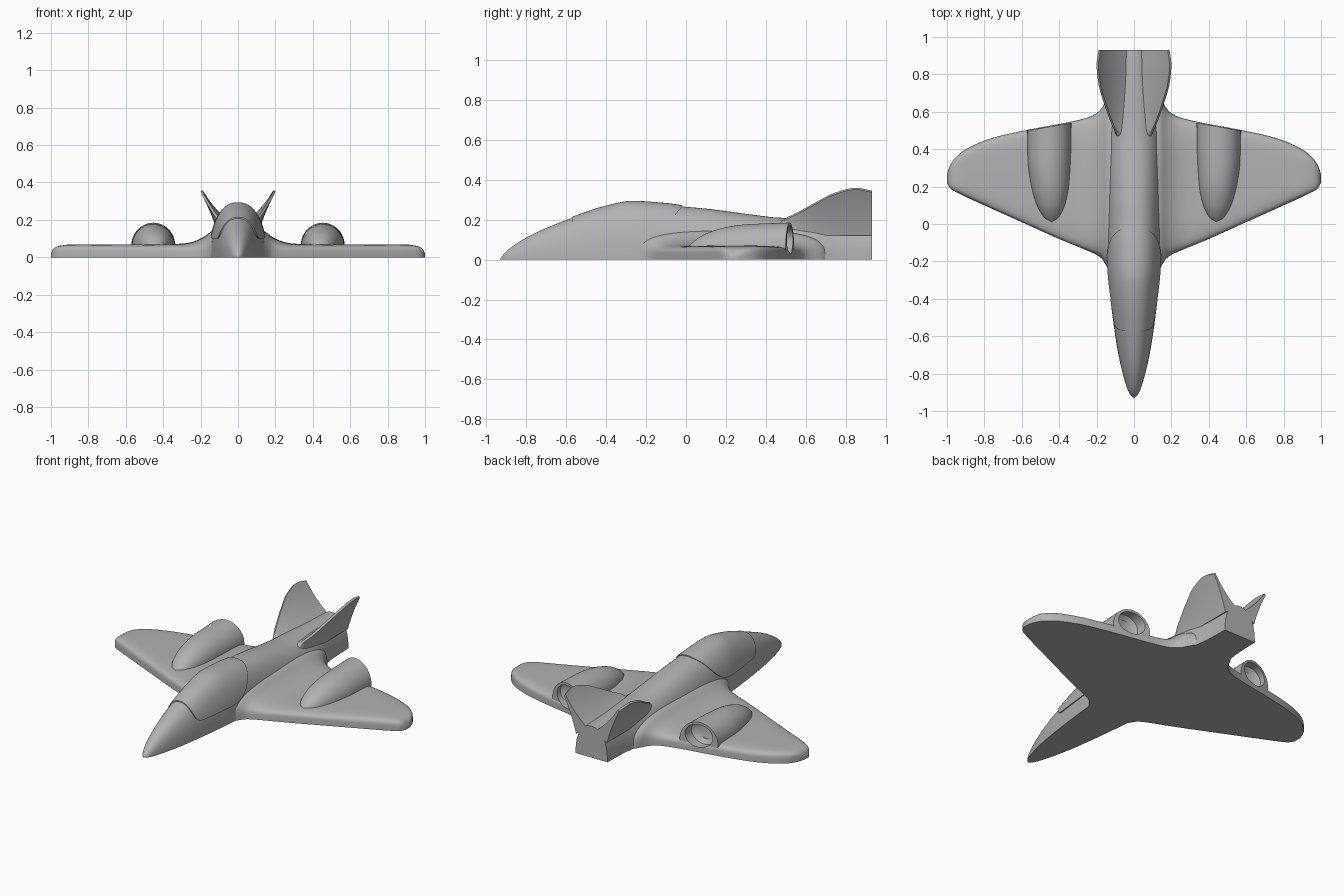
import bpy, bmesh, math

if "Cube" in bpy.data.objects:
    bpy.data.objects.remove(bpy.data.objects["Cube"], do_unlink=True)

grey = bpy.data.materials.new("matte_grey")
grey.use_nodes = True
grey.diffuse_color = (0.45, 0.45, 0.45, 1)
bsdf = next(n for n in grey.node_tree.nodes if n.type == 'BSDF_PRINCIPLED')
bsdf.inputs["Base Color"].default_value = grey.diffuse_color
bsdf.inputs["Roughness"].default_value = 0.6


def lerp(a, b, t):
    return a + (b - a) * t


def curve(points):
    """Smooth function through (position, value) points."""
    n = len(points) - 1
    step = [(points[i + 1][1] - points[i][1]) / (points[i + 1][0] - points[i][0]) for i in range(n)]
    slope = [step[0]]
    for a, b in zip(step, step[1:]):
        slope.append(2 * a * b / (a + b) if a * b > 0 else 0)
    slope.append(step[-1])

    def value(p):
        p = min(max(p, points[0][0]), points[-1][0])
        i = max(k for k in range(n) if points[k][0] <= p or k == 0)
        w = points[i + 1][0] - points[i][0]
        t = (p - points[i][0]) / w
        a, b = points[i][1], points[i + 1][1]
        return (a * (1 + 2 * t) * (1 - t) ** 2 + b * t * t * (3 - 2 * t)
                + w * t * (1 - t) * (slope[i] * (1 - t) - slope[i + 1] * t))
    return value


def loft(name, rings):
    """Skin closed rings and cap both ends."""
    bm = bmesh.new()
    rows = [[bm.verts.new(p) for p in ring] for ring in rings]
    size = len(rows[0])
    for a, b in zip(rows, rows[1:]):
        for i in range(size):
            j = (i + 1) % size
            bm.faces.new((a[i], a[j], b[j], b[i]))
    bm.faces.new(rows[0])
    bm.faces.new(rows[-1])
    bmesh.ops.recalc_face_normals(bm, faces=bm.faces)
    mesh = bpy.data.meshes.new(name)
    bm.to_mesh(mesh)
    bm.free()
    obj = bpy.data.objects.new(name, mesh)
    bpy.context.collection.objects.link(obj)
    mesh.materials.append(grey)
    return obj


def select(obj):
    bpy.ops.object.select_all(action='DESELECT')
    obj.select_set(True)
    bpy.context.view_layer.objects.active = obj


def finish(obj, mirror=False, cutter=None):
    """Cut, mirror across x and smooth a part."""
    select(obj)
    if cutter:
        cut = obj.modifiers.new("cut", 'BOOLEAN')
        cut.object = cutter
        cut.operation = 'DIFFERENCE'
        cut.solver = 'EXACT'
        bpy.ops.object.modifier_apply(modifier=cut.name)
    if mirror:
        mod = obj.modifiers.new("mirror", 'MIRROR')
        mod.use_mirror_merge = False
        bpy.ops.object.modifier_apply(modifier=mod.name)
    bpy.ops.object.shade_smooth_by_angle(angle=math.radians(38))


# Fuselage: rounded arch sections on a flat base
half_width = curve([(-.93, .002), (-.91, .022), (-.88, .036), (-.8, .06), (-.7, .083), (-.6, .1),
                    (-.4, .126), (-.2, .145), (0, .15), (.4, .15), (.6, .14), (.78, .115), (.93, .11)])
crest = curve([(-.93, .003), (-.91, .03), (-.87, .065), (-.78, .12), (-.67, .17), (-.57, .208), (-.4, .264),
               (-.27, .288), (-.1, .277), (0, .264), (.1, .255), (.33, .225), (.46, .21), (.93, .195)])
POWER = 2.3


def arch(y, grow=0, floor=0, count=32):
    w, h = half_width(y) + grow, crest(y) + grow
    start = math.asin(min(floor / h, .99) ** (POWER / 2))
    ring = []
    for i in range(count + 1):
        a = lerp(start, math.pi - start, i / count)
        c, s = math.cos(a), max(math.sin(a), 0)
        ring.append((math.copysign(w * abs(c) ** (2 / POWER), c), y, h * s ** (2 / POWER)))
    return ring


finish(loft("fuselage", [arch(-.93 + 1.86 * (k / 70) ** 1.4) for k in range(71)]))

# Canopy: raised shell over the front fuselage
sill = curve([(-.57, .19), (-.56, .145), (-.54, .112), (-.5, .101), (-.3, .1), (-.2, .106),
              (-.13, .14), (-.08, .19), (-.045, .235), (-.02, .264)])
canopy_rings = [arch(-.295 - .275 * math.cos(math.pi * k / 40), .006, sill(-.295 - .275 * math.cos(math.pi * k / 40)))
                for k in range(41)]
finish(loft("canopy", canopy_rings))

# Engine exhaust cutter
bore = []
for y in (.45, .47, .6):
    r = .055 if y == .45 else .085
    bore.append([(.452 + r * math.cos(i * math.tau / 40), y, .1 + .82 * r * math.sin(i * math.tau / 40))
                 for i in range(40)])
exhaust_cutter = loft("exhaust_cutter", bore)
exhaust_cutter.hide_render = True

# Wings: spanwise loft, thickened at the root to blend into the fuselage
leading = curve([(.1, -.3), (.15, -.22), (.17, -.187), (.2, -.165), (.26, -.138), (.4, -.08),
                 (.6, .01), (.8, .1), (.93, .16), (.98, .188), (1, .22)])
trailing = curve([(.1, .72), (.14, .68), (.16, .64), (.18, .61), (.22, .58), (.3, .555),
                  (.57, .503), (.75, .462), (.88, .41), (.95, .36), (.985, .31), (1, .265)])
thickness = curve([(.1, .15), (.14, .14), (.17, .118), (.2, .1), (.25, .081), (.3, .073),
                   (.4, .07), (.9, .068), (.96, .06), (.988, .045), (1, .018)])
bluntness = curve([(.1, 3), (.2, 4), (.35, 6), (1, 5)])


def wing_ring(x, count=44):
    n, ring = bluntness(x), []
    for i in range(count + 1):
        a = math.pi * i / count
        c, s = math.cos(a), max(math.sin(a), 0)
        u = math.copysign(abs(c) ** (2 / n), c)
        y = lerp(leading(x), trailing(x), (1 + u) / 2)
        ring.append((x, y, thickness(x) * s ** (2 / n)))
    return ring


wings = loft("wings", [wing_ring(.55 - .45 * math.cos(math.pi * k / 50)) for k in range(51)])
finish(wings, True, exhaust_cutter)

# Engine pods: tapered nose, rear face swept with the trailing edge
pod_width = curve([(.01, .002), (.03, .035), (.06, .056), (.1, .075), (.2, .1), (.35, .115), (.52, .118)])
pod_top = curve([(.01, .066), (.05, .1), (.1, .13), (.2, .162), (.3, .176), (.52, .185)])


def pod_ring(y, count=48):
    ring = []
    sweep = max(0, (y - .25) / .27) * .18
    for i in range(count):
        a = math.tau * i / count
        x = lerp(.44, .453, min(y / .3, 1)) + pod_width(y) * math.cos(a)
        rise = pod_top(y) - .06 if math.sin(a) > 0 else min(.04, pod_width(y))
        ring.append((x, y + (.453 - x) * sweep, .06 + rise * math.sin(a)))
    return ring


pods = loft("engine_pods", [pod_ring(.01 + .51 * (k / 30) ** 1.6) for k in range(31)])
finish(pods, True, exhaust_cutter)
bpy.data.objects.remove(exhaust_cutter, do_unlink=True)

# Tail fins: outward canted blades with flared roots
tip_x = curve([(.45, .08), (.55, .125), (.65, .16), (.75, .188), (.85, .198), (.93, .188)])
tip_z = curve([(.45, .165), (.5, .208), (.55, .232), (.65, .287), (.75, .336), (.85, .359), (.93, .345)])


def bend(a, b, c, count=10):
    return [tuple(lerp(lerp(p, q, t), lerp(q, r, t), t) for p, q, r in zip(a, b, c))
            for t in (i / count for i in range(count + 1))]


def fin_ring(y):
    x, z = tip_x(y), tip_z(y)
    outer = bend((.106, .12), (lerp(.1, x, .4), lerp(.13, z, .45)), (x + .002, z - .008))
    inner = bend((x - .008, z), (lerp(.05, x, .5), lerp(.19, z, .35)), (.02, .17))
    return [(px, y, pz) for px, pz in outer + inner]


finish(loft("tail_fins", [fin_ring(lerp(.45, .93, k / 30)) for k in range(31)]), True)
